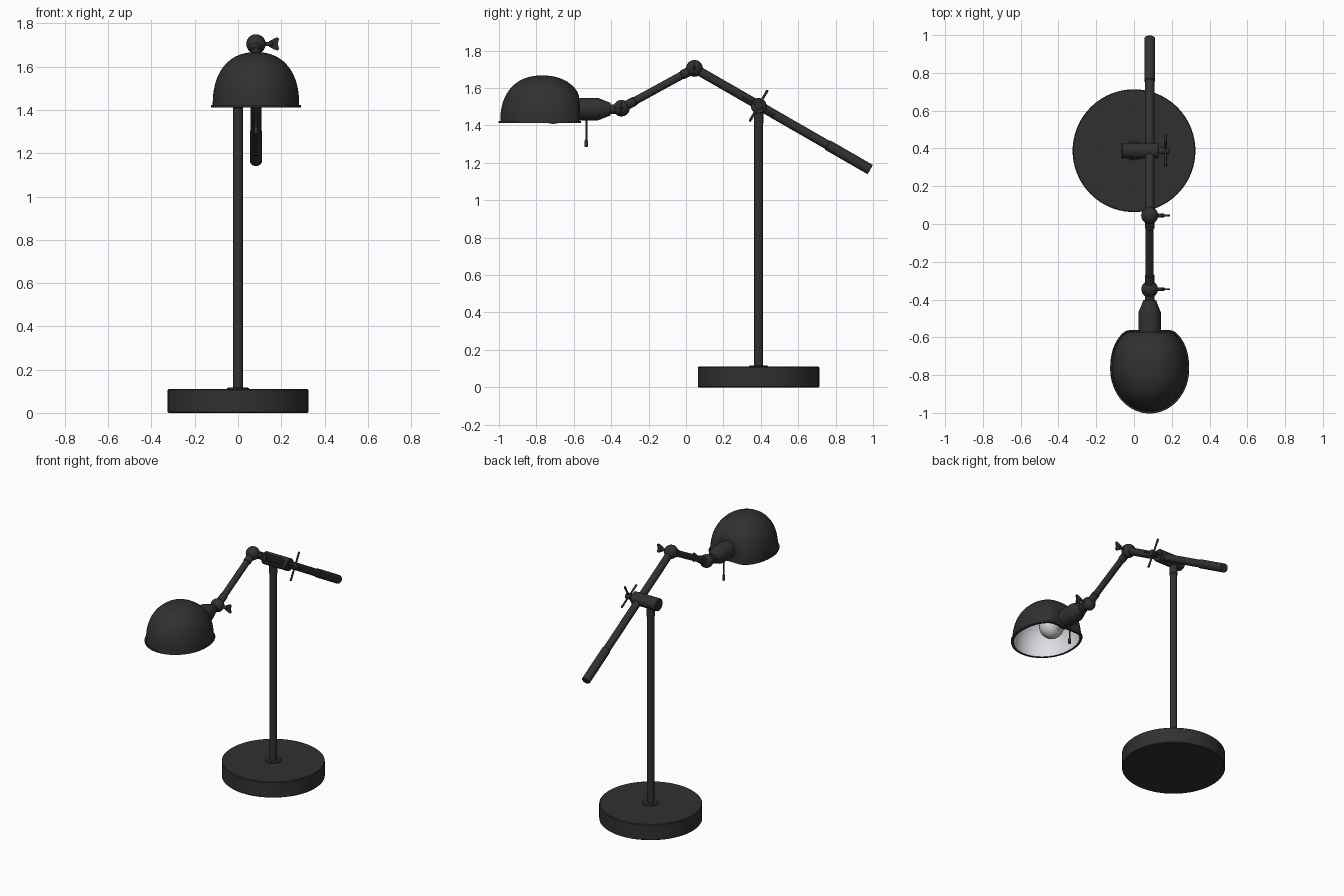
import bpy, bmesh, math
from mathutils import Vector

if "Cube" in bpy.data.objects:
    bpy.data.objects.remove(bpy.data.objects["Cube"])


def mat(name, col):
    m = bpy.data.materials.new(name)
    m.diffuse_color = (*col, 1)
    m.use_nodes = True
    m.node_tree.nodes["Principled BSDF"].inputs["Base Color"].default_value = m.diffuse_color
    return m


BLACK = mat("matte_black", (0.03, 0.03, 0.03))
WHITE = mat("shade_lining_white", (0.76, 0.76, 0.83))
BULB = mat("bulb_grey", (0.66, 0.66, 0.68))


def finish(name, bm, mats, angle=35):
    bmesh.ops.recalc_face_normals(bm, faces=bm.faces)
    me = bpy.data.meshes.new(name)
    bm.to_mesh(me)
    bm.free()
    ob = bpy.data.objects.new(name, me)
    bpy.context.collection.objects.link(ob)
    for m in mats:
        me.materials.append(m)
    bpy.context.view_layer.objects.active = ob
    ob.select_set(True)
    bpy.ops.object.shade_smooth_by_angle(angle=math.radians(angle))
    ob.select_set(False)
    return ob


def lathe(name, origin, axis, profile, m=BLACK, seg=32):
    """Turned part: profile of (distance along axis, radius), capped at both ends."""
    q = Vector(axis).to_track_quat('Z', 'Y')
    bm = bmesh.new()
    rings = []
    for d, r in profile:
        rings.append([bm.verts.new(Vector(origin) + q @ Vector(
            (r * math.cos(2 * math.pi * i / seg), r * math.sin(2 * math.pi * i / seg), d)))
            for i in range(seg)])
    for a, b in zip(rings, rings[1:]):
        for i in range(seg):
            j = (i + 1) % seg
            bm.faces.new((a[i], a[j], b[j], b[i]))
    bm.faces.new(rings[0])
    bm.faces.new(rings[-1])
    return finish(name, bm, [m])


def ball(name, c, r, m=BLACK):
    bm = bmesh.new()
    bmesh.ops.create_uvsphere(bm, u_segments=32, v_segments=16, radius=r)
    bmesh.ops.translate(bm, verts=bm.verts, vec=c)
    return finish(name, bm, [m], 60)


AX = 0.083                                  # x of the arm and shade
PY = 0.388                                  # y of the post
J1 = Vector((AX, 0.045, 1.705))             # upper joint
J2 = Vector((AX, -0.345, 1.492))            # lower joint
END = Vector((AX, 0.985, 1.164))            # counterweight end

# base and post
lathe("base", (0, PY, 0), (0, 0, 1),
      [(0, .321), (.004, .325), (.106, .325), (.11, .321)], seg=96)
lathe("post_collar", (0, PY, .108), (0, 0, 1), [(0, .05), (.006, .05), (.009, .046)])
lathe("post", (0, PY, .11), (0, 0, 1), [(0, .0235), (1.3, .0235), (1.301, .0255), (1.38, .0255)])

# cross clamp at the top of the post with its four-spoke handle
CZ = 1.505
lathe("cross_clamp", (-.065, PY, CZ), (1, 0, 0),
      [(0, .038), (.004, .042), (.191, .042), (.195, .038)])
lathe("clamp_screw", (.12, PY, CZ), (1, 0, 0),
      [(0, .016), (.03, .016), (.031, .02), (.064, .02), (.068, .014)])
arm_dir = (END - J1).normalized()
for i, d in enumerate((arm_dir, Vector((0, -arm_dir.z, arm_dir.y)))):
    lathe(f"handle_spoke_{i + 1}", Vector((.167, PY, CZ)) - d * .097, d,
          [(0, .004), (.004, .007), (.09, .0055), (.104, .0055), (.19, .007), (.194, .004)], seg=12)

# long arm with thicker grip
L = (END - J1).length
lathe("long_arm", J1, arm_dir,
      [(0, .02), (.03, .02), (.031, .0245), (L - .265, .0245), (L - .262, .0285),
       (L - .003, .0285), (L, .026)])

# short arm
d2 = (J2 - J1).normalized()
L2 = (J2 - J1).length
lathe("short_arm", J1, d2,
      [(0, .025), (.075, .025), (.078, .021), (L2 - .085, .021), (L2 - .082, .025), (L2, .025)])

# ball joints with flared thumb screws
for n, j, r in (("upper", J1, .045), ("lower", J2, .044)):
    ball(n + "_joint", j, r)
    lathe(n + "_screw", j, (1, 0, 0), [(0, .01), (.075, .01), (.08, .005)], seg=16)
    bm = bmesh.new()
    outline = [(.06, -.012), (.085, -.026), (.1, -.031), (.107, -.024), (.101, 0),
               (.107, .024), (.1, .031), (.085, .026), (.06, .012)]
    f = bm.faces.new([bm.verts.new(j + Vector((x, -.004, z))) for x, z in outline])
    ext = bmesh.ops.extrude_face_region(bm, geom=[f])
    bmesh.ops.translate(bm, vec=(0, .008, 0),
                        verts=[v for v in ext["geom"] if isinstance(v, bmesh.types.BMVert)])
    finish(n + "_thumb_wing", bm, [BLACK])

# lamp socket and pull switch
SZ = 1.487
lathe("socket", (AX, -.345, SZ), (0, -1, 0),
      [(0, .026), (.058, .026), (.059, .035), (.068, .037), (.122, .059), (.13, .06),
       (.265, .06), (.27, .045)])
lathe("switch_rod", (AX, -.533, 1.285), (0, 0, 1),
      [(0, .006), (.003, .009), (.032, .009), (.04, .0055), (.16, .0055)], seg=12)

# bulb
ball("bulb", (AX, -.71, 1.487), .079, BULB)
lathe("bulb_neck", (AX, -.6, SZ), (0, -1, 0), [(0, .035), (.03, .04), (.06, .06)], BULB)

# shade: rounded dome, flattened at the back, with a lip and white lining
SEG, ROWS, Z0, SY = 96, 24, 1.42, -.768


def dome_point(az, el, s):
    dx, dy, dz = math.cos(el) * math.cos(az), math.cos(el) * math.sin(az), math.sin(el)
    m, n = (2.0 if dy < 0 else 2.3), 2.3
    h = (abs(dx) ** m + abs(dy) ** m) ** (1 / m)
    k = s / (h ** n + abs(dz) ** n) ** (1 / n)
    y, lim, soft = dy * k * (.225 if dy < 0 else .23), .198 * s, .006
    y = -soft * math.log(math.exp(-y / soft) + math.exp(-lim / soft))   # flat back
    return Vector((AX + dx * k * .2, SY + y, Z0 + dz * k * .247))


bm = bmesh.new()
els = [math.pi / 2 * (1 - i / ROWS) for i in range(1, ROWS + 1)]
spec = [(e, 1, 0, 0) for e in els]
spec += [(0, 1.035, .004, 0), (0, 1.045, 0, 0), (0, 1.035, -.008, 0), (0, .96, -.008, 0)]
spec += [(e, .96, 0, 1) for e in reversed(els)]
rings = []
for e, s, dz, _ in spec:
    rings.append([bm.verts.new(dome_point(2 * math.pi * i / SEG, e, s) + Vector((0, 0, dz)))
                  for i in range(SEG)])
for r in range(len(rings) - 1):
    for i in range(SEG):
        j = (i + 1) % SEG
        f = bm.faces.new((rings[r][i], rings[r][j], rings[r + 1][j], rings[r + 1][i]))
        f.material_index = spec[r + 1][3]
for ring, s, mi in ((rings[0], 1, 0), (rings[-1], .96, 1)):
    top = bm.verts.new(dome_point(0, math.pi / 2, s))
    for i in range(SEG):
        bm.faces.new((ring[i], ring[(i + 1) % SEG], top)).material_index = mi
finish("shade", bm, [BLACK, WHITE], 45)
